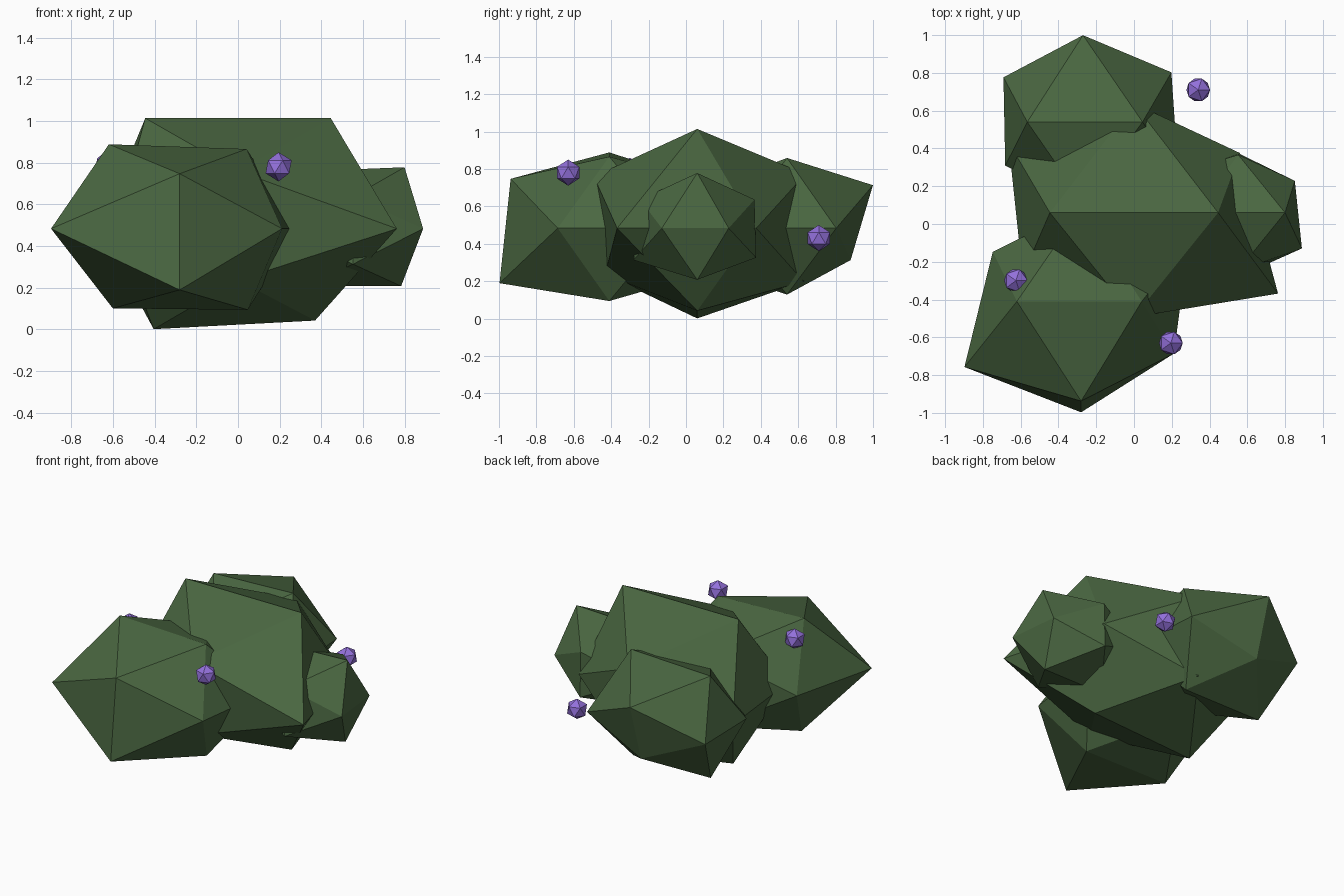
import bpy, bmesh
from mathutils import Vector

if "Cube" in bpy.data.objects:
    bpy.data.objects.remove(bpy.data.objects["Cube"])


def srgb(r, g, b):
    f = lambda c: c / 12.92 if c <= 0.04045 else ((c + 0.055) / 1.055) ** 2.4
    return (f(r / 255), f(g / 255), f(b / 255), 1)


def material(name, col):
    m = bpy.data.materials.new(name)
    m.diffuse_color = col
    m.use_nodes = True
    m.node_tree.nodes["Principled BSDF"].inputs["Base Color"].default_value = m.diffuse_color
    return m


leaf = material("leaf green", srgb(74, 103, 65))
purple = material("berry purple", srgb(147, 112, 219))

A, B = 0.5257, 0.8507
SQUASH = Vector((1.1, 1.0, 0.81))
# Corner directions: top L/R, bottom L/R, front top/bottom, back top/bottom,
# left front/back, right front/back
CORNERS = [(-A, 0, B), (A, 0, B), (-A, 0, -B), (A, 0, -B),
           (0, -B, A), (0, -B, -A), (0, B, A), (0, B, -A),
           (-B, -A, 0), (-B, A, 0), (B, -A, 0), (B, A, 0)]


def link(name, bm, mat):
    bmesh.ops.recalc_face_normals(bm, faces=bm.faces)
    me = bpy.data.meshes.new(name)
    bm.to_mesh(me)
    bm.free()
    me.materials.append(mat)
    ob = bpy.data.objects.new(name, me)
    bpy.context.collection.objects.link(ob)
    return ob


def clump(name, centre, radii):
    """Squashed icosahedron with an individual radius for each corner."""
    bm = bmesh.new()
    vs = [bm.verts.new(Vector(c)) for c in CORNERS]
    n = len(vs)
    near = lambda a, b: (vs[a].co - vs[b].co).length < 1.1
    for i in range(n):
        for j in range(i + 1, n):
            for k in range(j + 1, n):
                if near(i, j) and near(j, k) and near(i, k):
                    bm.faces.new((vs[i], vs[j], vs[k]))
    bmesh.ops.recalc_face_normals(bm, faces=bm.faces)
    for v, r in zip(vs, radii):
        v.co = Vector(centre) + v.co * SQUASH * r
    link(name, bm, leaf)


# Leaf clumps
clump("main_clump", (0, 0.06, 0.483),
      [.77, .77, .70, .64, .65, .58, .68, .67, .63, .71, .815, .60])
clump("front_clump", (-0.28, -0.41, 0.483),
      [.588, .555, .555, .565, .62, .69, .58, .58, .66, .50, .525, .61])
clump("back_clump", (-0.27, 0.54, 0.483),
      [.51, .545, .515, .515, .50, .50, .54, .40, .44, .45, .54, .50])
clump("right_clump", (0.552, 0.06, 0.483),
      [.40, .428, .40, .40, .36, .40, .36, .37, .38, .38, .36, .32])

# Berries
for i, c in enumerate([(0.195, -0.63, 0.78), (0.34, 0.71, 0.43), (-0.625, -0.30, 0.79)]):
    bm = bmesh.new()
    bmesh.ops.create_icosphere(bm, subdivisions=1, radius=0.07)
    bmesh.ops.translate(bm, verts=bm.verts, vec=c)
    link(f"berry_{i + 1}", bm, purple)
